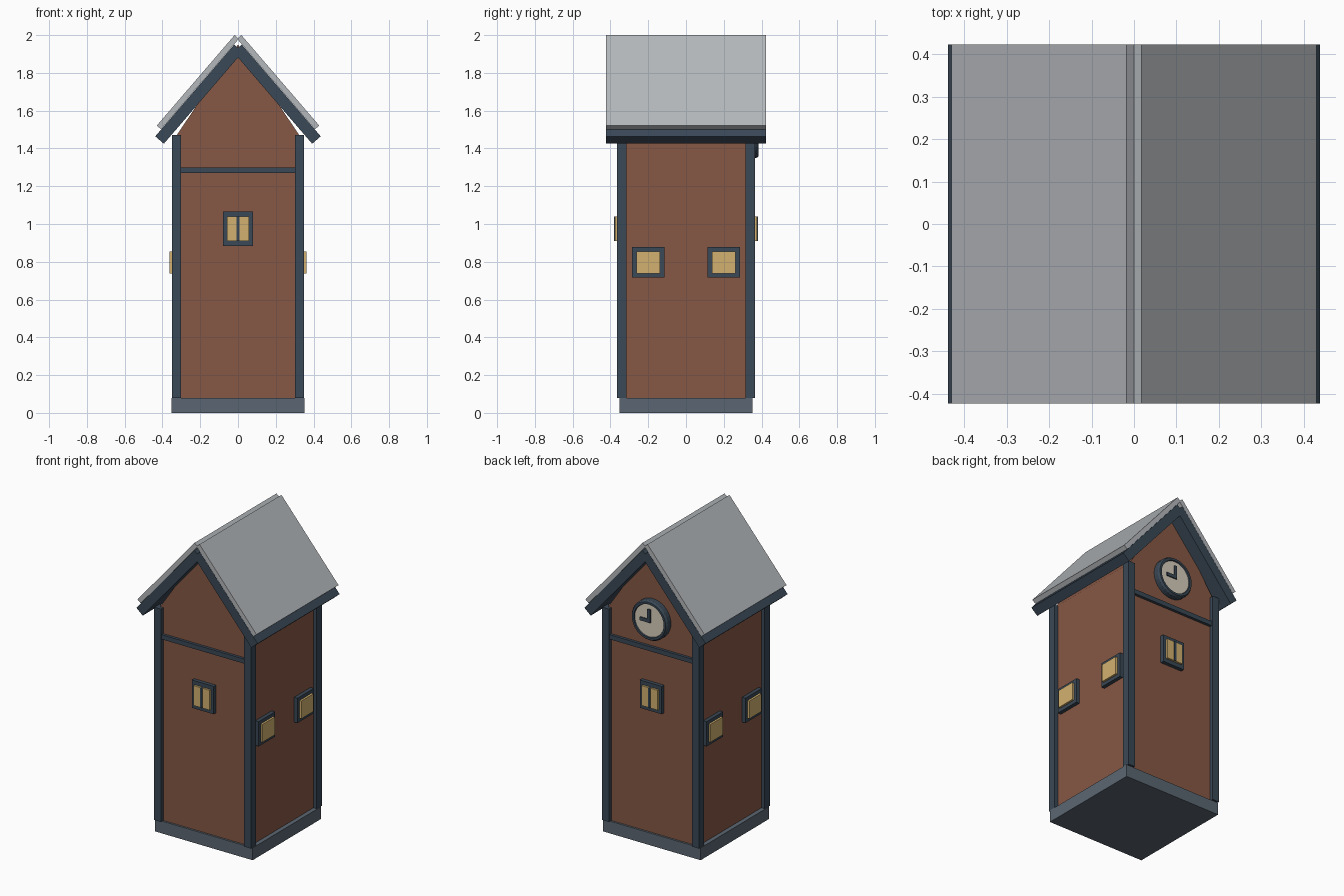
import bpy, bmesh, math
from mathutils import Matrix, Vector

cube = bpy.data.objects.get("Cube")
if cube:
    bpy.data.objects.remove(cube, do_unlink=True)


def material(name, rgb):
    m = bpy.data.materials.new(name)
    m.use_nodes = True
    m.diffuse_color = (*rgb, 1)
    m.node_tree.nodes["Principled BSDF"].inputs["Base Color"].default_value = (*rgb, 1)
    return m


BRICK = material("red_brown_wall", (0.24, 0.098, 0.06))
TRIM = material("dark_slate_trim", (0.042, 0.065, 0.093))
STONE = material("grey_base", (0.105, 0.134, 0.168))
ROOF = material("light_grey_roof", (0.46, 0.48, 0.50))
GLASS = material("warm_window", (0.65, 0.44, 0.16))
CREAM = material("cream_dial", (0.68, 0.61, 0.50))


def finish(name, bm, mat):
    bmesh.ops.recalc_face_normals(bm, faces=bm.faces)
    me = bpy.data.meshes.new(name)
    bm.to_mesh(me)
    bm.free()
    me.materials.append(mat)
    ob = bpy.data.objects.new(name, me)
    bpy.context.collection.objects.link(ob)
    return ob


def box(name, lo, hi, mat, turn=Matrix()):
    """Box between two corners, optionally turned about the z axis."""
    lo, hi = Vector(lo), Vector(hi)
    place = Matrix.Translation((lo + hi) / 2) @ Matrix.Diagonal((*(hi - lo), 1))
    bm = bmesh.new()
    bmesh.ops.create_cube(bm, size=1, matrix=turn @ place)
    return finish(name, bm, mat)


def prism(name, outline, depth, mat):
    """Extrude an x-z outline symmetrically along y."""
    bm = bmesh.new()
    face = bm.faces.new([bm.verts.new((x, -depth, z)) for x, z in outline])
    new = bmesh.ops.extrude_face_region(bm, geom=[face])["geom"]
    verts = [v for v in new if isinstance(v, bmesh.types.BMVert)]
    bmesh.ops.translate(bm, verts=verts, vec=(0, 2 * depth, 0))
    return finish(name, bm, mat)


# Base and gabled tower body
WX, WY = 0.325, 0.34
box("base", (-0.353, -0.353, 0), (0.353, 0.353, 0.08), STONE)
prism("tower_body", [(-WX, 0.08), (WX, 0.08), (WX, 1.47), (0, 1.95), (-WX, 1.47)], WY, BRICK)

# Corner posts
for sx in (-1, 1):
    for sy in (-1, 1):
        cx, cy = sx * WX, sy * WY
        box("corner_post", (cx - 0.024, cy - 0.026, 0.08), (cx + 0.024, cy + 0.026, 1.47), TRIM)


# Roof slabs, placed from their lower outer corner
PITCH = math.radians(49.3)


def slab(name, side, corner, length, thick, mat):
    up = Vector((-math.cos(PITCH), math.sin(PITCH)))
    inward = Vector((-math.sin(PITCH), -math.cos(PITCH))) * thick
    a = Vector(corner)
    b = a + up * length
    prism(name, [(side * p.x, p.y) for p in (a, b, b + inward, a + inward)], 0.423, mat)


for side in (-1, 1):
    slab("roof_underlay", side, (0.438, 1.464), 0.641, 0.06, TRIM)
    slab("roof_cover", side, (0.43, 1.521), 0.632, 0.03, ROOF)


# Windows, described on the front wall and turned into place
def window(angle, wall, x, z, frame, pane, mullion):
    turn = Matrix.Rotation(angle, 4, "Z")
    (fw, fh), (pw, ph) = frame, pane
    box("window_frame", (x - fw, -wall - 0.024, z - fh), (x + fw, -wall + 0.01, z + fh), TRIM, turn)
    box("window_pane", (x - pw, -wall - 0.037, z - ph), (x + pw, -wall, z + ph), GLASS, turn)
    if mullion:
        box("window_mullion", (x - 0.007, -wall - 0.041, z - ph), (x + 0.007, -wall, z + ph), TRIM, turn)


for angle in (0, math.pi):
    turn = Matrix.Rotation(angle, 4, "Z")
    window(angle, WY, 0, 0.975, (0.079, 0.091), (0.058, 0.065), True)
    box("cross_beam", (-0.302, -0.358, 1.27), (0.302, -0.33, 1.30), TRIM, turn)
for angle in (math.pi / 2, -math.pi / 2):
    for x in (-0.2, 0.2):
        window(angle, WX, x, 0.797, (0.085, 0.081), (0.063, 0.058), False)

# Clock on the back gable: turned rim, dial and hands
CZ = 1.48
rim = [(0.13, 0.335), (0.13, 0.373), (0.122, 0.385), (0.108, 0.385), (0.104, 0.375), (0.104, 0.335)]
bm = bmesh.new()
verts = [bm.verts.new((r, y, CZ)) for r, y in rim]
edges = [bm.edges.new(pair) for pair in zip(verts, verts[1:])]
bmesh.ops.spin(bm, geom=verts + edges, cent=(0, 0, CZ), axis=(0, 1, 0),
               angle=math.tau, steps=32, use_duplicate=False)
bmesh.ops.remove_doubles(bm, verts=bm.verts, dist=0.0005)
clock_rim = finish("clock_rim", bm, TRIM)

bm = bmesh.new()
bmesh.ops.create_cone(bm, cap_ends=True, segments=32, radius1=0.107, radius2=0.107, depth=0.04,
                      matrix=Matrix.Translation((0, 0.358, CZ)) @ Matrix.Rotation(math.pi / 2, 4, "X"))
finish("clock_dial", bm, CREAM)
box("minute_hand", (-0.01, 0.37, CZ - 0.012), (0.01, 0.386, CZ + 0.075), TRIM)
box("hour_hand", (-0.01, 0.37, CZ - 0.012), (0.065, 0.385, CZ + 0.01), TRIM)
